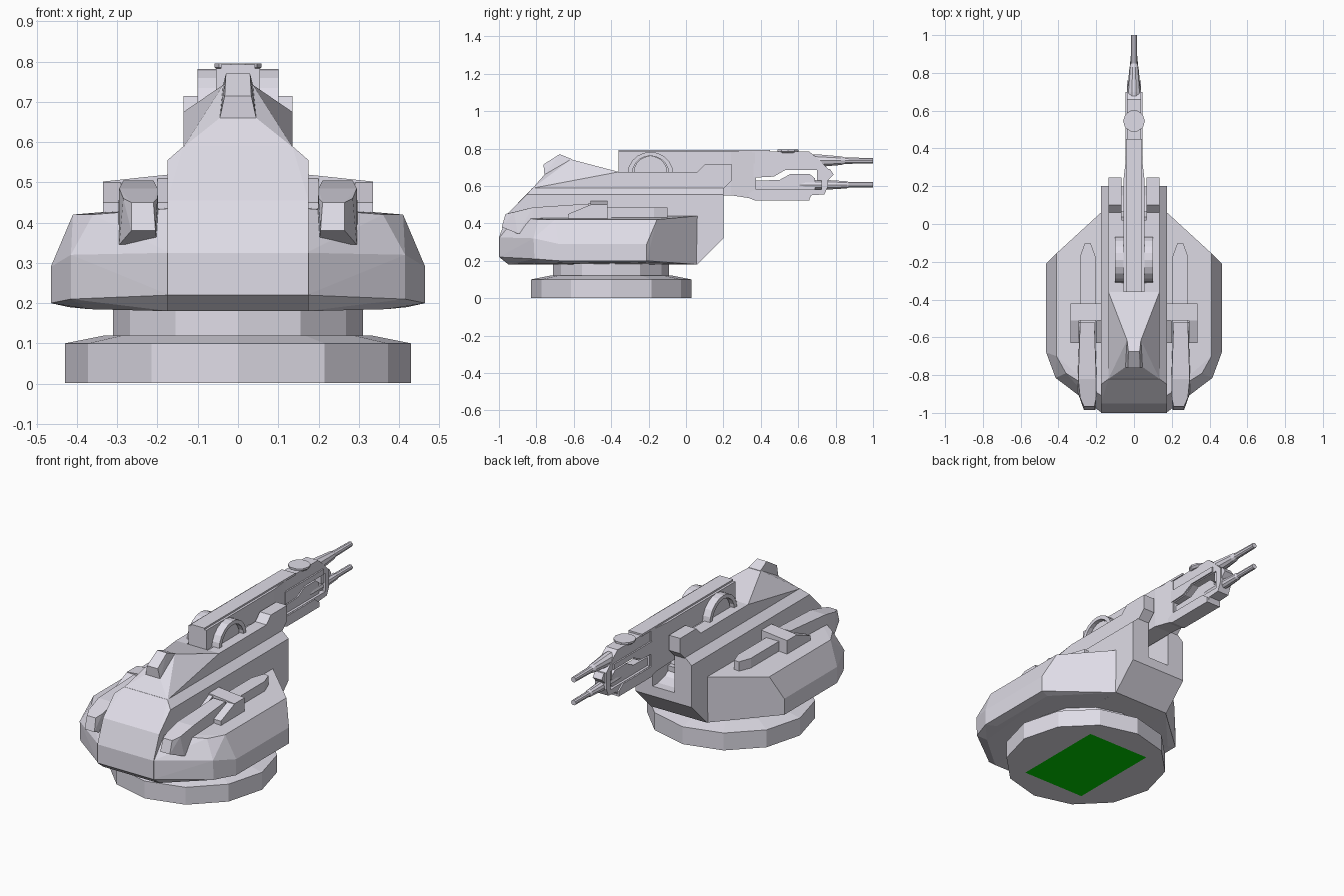
import bpy, bmesh, math
from mathutils import Vector

if "Cube" in bpy.data.objects:
    bpy.data.objects.remove(bpy.data.objects["Cube"])


def material(name, colour):
    m = bpy.data.materials.new(name)
    m.diffuse_color = (*colour, 1)
    m.use_nodes = True
    m.node_tree.nodes["Principled BSDF"].inputs["Base Color"].default_value = m.diffuse_color
    return m


GREY = material("pale_grey", (.74, .72, .80))
GREEN = material("green", (0, .64, 0))


def finish(name, bm, mirror=False, mat=GREY):
    bmesh.ops.recalc_face_normals(bm, faces=bm.faces)
    me = bpy.data.meshes.new(name)
    bm.to_mesh(me)
    bm.free()
    me.materials.append(mat)
    ob = bpy.data.objects.new(name, me)
    bpy.context.collection.objects.link(ob)
    if mirror:
        ob.modifiers.new("Mirror", 'MIRROR')
    return ob


def hull(name, pts, mirror=False):
    """Convex faceted block; without mirror the points are taken at both +x and -x."""
    bm = bmesh.new()
    for x, y, z in pts:
        bm.verts.new((x, y, z))
        if not mirror:
            bm.verts.new((-x, y, z))
    res = bmesh.ops.convex_hull(bm, input=bm.verts)
    inner = [v for v in res["geom_interior"] if isinstance(v, bmesh.types.BMVert)]
    bmesh.ops.delete(bm, geom=inner, context='VERTS')
    bmesh.ops.dissolve_limit(bm, angle_limit=0.03, verts=bm.verts, edges=bm.edges)
    return finish(name, bm, mirror)


def prism(name, prof, x0, x1, mirror=False):
    """Side profile of (y, z) points extruded along x."""
    bm = bmesh.new()
    a, b = ([bm.verts.new((x, y, z)) for y, z in prof] for x in (x0, x1))
    bm.faces.new(a)
    bm.faces.new(b)
    for i in range(len(a)):
        bm.faces.new((a[i - 1], a[i], b[i], b[i - 1]))
    return finish(name, bm, mirror)


def lathe(name, prof, centre, n, axis='Z'):
    """Rings of (radius, distance along axis)."""
    bm = bmesh.new()
    rings = []
    for r, t in prof:
        ring = []
        for i in range(n):
            a = 2 * math.pi * i / n
            c, s = r * math.cos(a), r * math.sin(a)
            p = {'X': (t, c, s), 'Y': (c, t, s), 'Z': (c, s, t)}[axis]
            ring.append(bm.verts.new(Vector(p) + Vector(centre)))
        rings.append(ring)
    for a, b in zip(rings, rings[1:]):
        for i in range(n):
            bm.faces.new((a[i - 1], a[i], b[i], b[i - 1]))
    bm.faces.new(rings[0])
    bm.faces.new(rings[-1])
    return finish(name, bm)


def cut(ob, cutter):
    cutter.hide_render = True
    cutter.hide_viewport = True
    m = ob.modifiers.new("Cut", 'BOOLEAN')
    m.object = cutter
    m.solver = 'EXACT'


# Round base with neck, and the green patch underneath
lathe("turret_base", [(.43, .002), (.43, .1), (.33, .12), (.31, .12), (.31, .21)], (0, -.4, 0), 12)
bm = bmesh.new()
bm.faces.new([bm.verts.new(p) for p in ((-.195, -.67, 0), (-.195, -.13, 0), (.195, -.13, 0), (.195, -.67, 0))])
patch = finish("base_patch", bm, mat=GREEN)
if patch.data.polygons[0].normal.z > 0:
    patch.data.flip_normals()

# Wide faceted lower hull
hull("lower_hull", [
    (.17, -.95, .18), (.37, -.78, .185), (.42, -.64, .19), (.42, -.22, .19), (.17, .06, .18),
    (.17, -1, .22), (.415, -.81, .21), (.465, -.68, .2), (.465, -.21, .2),
    (.17, -1, .325), (.415, -.815, .32), (.465, -.68, .29), (.465, -.21, .29),
    (.17, -.91, .435), (.36, -.79, .42), (.41, -.70, .42), (.41, -.155, .42), (.17, .065, .44)])

# Central body with a round-bottomed slot at the rear for the gun
body = hull("central_body", [
    (.175, -.95, .18), (.175, -1, .22), (.175, -1, .325), (.175, -.95, .455), (.175, -.85, .555),
    (.135, -.82, .59), (.175, .06, .18), (.175, .2, .32), (.175, .2, .555), (.135, .2, .59)])
cut(body, prism("slot_cutter", [(.02, .5), (.04, .43), (.09, .39), (.15, .375), (.3, .375), (.3, .8), (.02, .8)], -.068, .068))

# Sloping hood and the small raised knob at its front
hull("hood", [(.135, -.82, .588), (.135, -.36, .588), (.135, -.36, .675), (.045, -.757, .66), (.037, -.615, .742)])
hull("hood_knob", [(.045, -.757, .66), (.033, -.762, .715), (.03, -.675, .77), (.037, -.61, .743), (.045, -.6, .66)])

# Cheek plates on both sides of the gun
prism("cheek_plate", [(-.36, .585), (-.36, .675), (.06, .675), (.1, .715), (.245, .715),
                      (.245, .63), (.2, .585)], .066, .135, True)
prism("cradle_floor", [(-.36, .585), (-.36, .67), (.02, .67), (.02, .585)], -.07, .07)

# Elevation hub: inner disc and raised arch
lathe("pivot_disc", [(.09, -.078), (.09, .078)], (0, -.19, .67), 20, 'X')
arc = [math.pi * i / 10 for i in range(11)]
prism("pivot_arch", [(-.19 + .122 * math.cos(a), .665 + .117 * math.sin(a)) for a in arc]
      + [(-.19 + .098 * math.cos(a), .665 + .096 * math.sin(a)) for a in reversed(arc)], .05, .1, True)

# Gun: rear receiver, top rail, tapering front frame with open window
prism("gun_receiver", [(-.36, .6), (-.36, .783), (.24, .783), (.24, .55), (.05, .55)], -.055, .055)
hull("gun_taper", [(.055, .24, .55), (.055, .24, .783), (.04, .37, .53), (.04, .37, .783)])
prism("gun_top_rail", [(-.36, .78), (-.36, .792), (.45, .792), (.45, .78)], -.042, .042)
frame = prism("gun_frame", [(.34, .545), (.37, .53), (.66, .53), (.67, .55), (.74, .555), (.76, .6),
                            (.76, .69), (.7, .75), (.66, .783), (.34, .783)], -.036, .036)
cut(frame, prism("window_cutter", [(.375, .582), (.375, .645), (.47, .65), (.53, .685), (.725, .685), (.725, .582)], -.1, .1))
prism("barrel_shroud", [(.36, .58), (.36, .628), (.5, .632), (.56, .665), (.66, .665), (.69, .64), (.69, .58)], -.022, .022)
prism("gun_lower_rail", [(.31, .545), (.37, .522), (.66, .522), (.66, .55), (.62, .58), (.37, .58)], -.044, .044)
prism("gun_side_plate", [(.36, .65), (.46, .655), (.53, .69), (.7, .69), (.7, .72), (.36, .72)], .03, .044, True)
prism("muzzle_bracket", [(.7, .63), (.76, .63), (.79, .66), (.77, .69), (.7, .69)], -.028, .028)

# Sight disc on top
lathe("sight_disc", [(.045, .775), (.058, .785), (.058, .795)], (0, .545, 0), 10)

# Twin barrels
lathe("upper_barrel", [(.036, .6), (.036, .7), (.024, .83), (.018, .85), (.015, 1)], (0, 0, .735), 10, 'Y')
lathe("lower_barrel", [(.022, .34), (.022, .6), (.026, .64), (.026, .77), (.02, .86), (.016, .87), (.015, 1)],
      (0, 0, .606), 10, 'Y')

# Deck pods: long bar, cross strap, wings and drooping front arm
hull("pod_bar", [(x, y, z) for z in (.42, .485) for x, y in
                 ((.205, -.7), (.285, -.7), (.285, -.17), (.26, -.1), (.23, -.1), (.205, -.17))], True)
hull("pod_strap", [(x, y, z) for y in (-.51, -.42) for x, z in ((.165, .42), (.165, .52), (.335, .502), (.335, .42))], True)
prism("pod_outer_wing", [(-.51, .42), (-.51, .5), (-.63, .45), (-.63, .42)], .29, .335, True)
prism("pod_inner_wing", [(-.51, .42), (-.51, .51), (-.63, .45), (-.63, .42)], .17, .2, True)
hull("pod_arm", [(x, y, z) for a, b, y, z in (
    (.21, .285, -.52, .505), (.205, .29, -.52, .4), (.2, .295, -.82, .485), (.195, .3, -.82, .36),
    (.2, .295, -.9, .345), (.2, .285, -.92, .46), (.21, .265, -.965, .45), (.205, .265, -.985, .38))
    for x in (a, b)], True)
